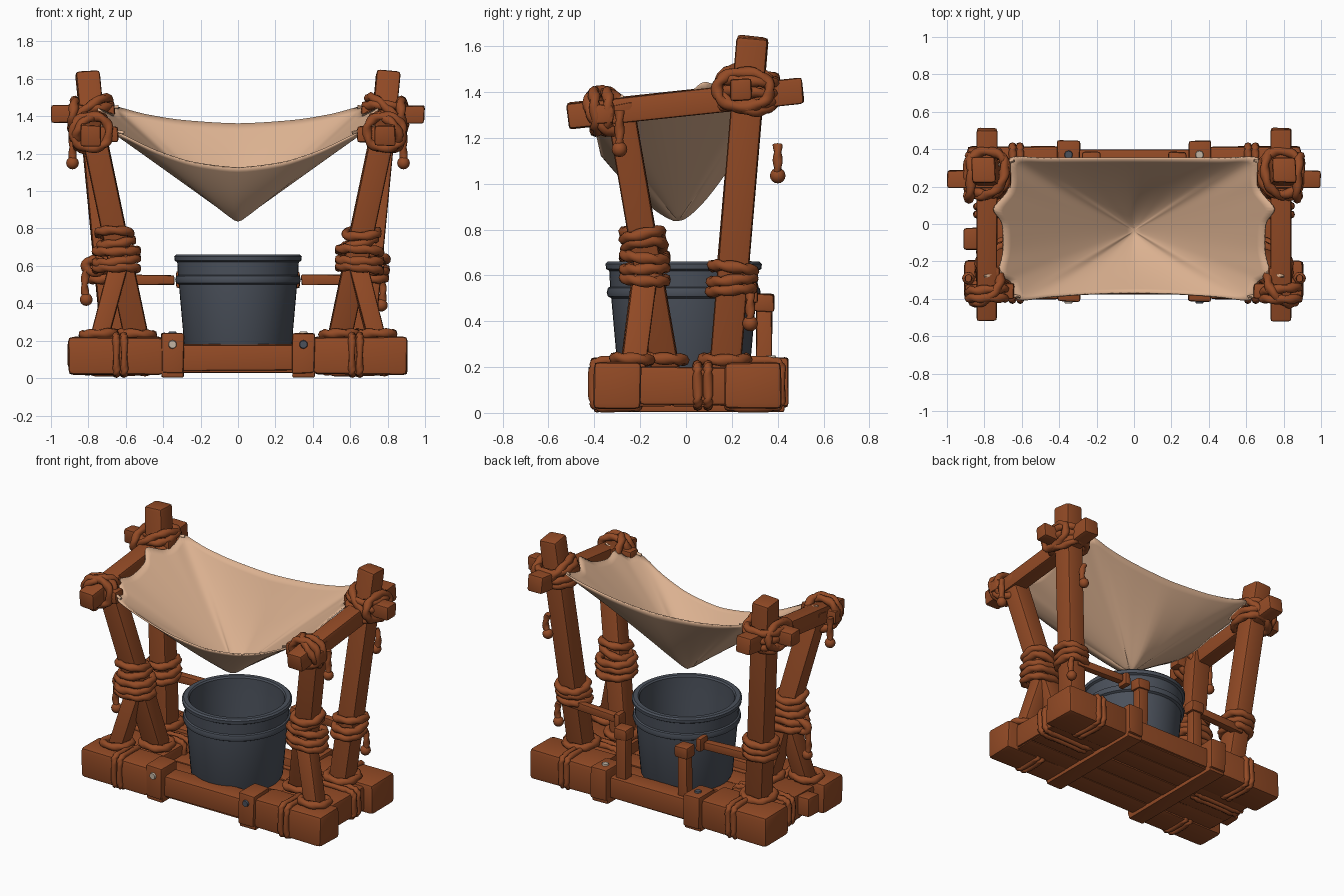
import bpy, bmesh, math, random
from mathutils import Vector as V, Matrix

if "Cube" in bpy.data.objects:
    bpy.data.objects.remove(bpy.data.objects["Cube"])

random.seed(4)

def material(name, rgb):
    m = bpy.data.materials.new(name)
    m.diffuse_color = (*rgb, 1)
    m.use_nodes = True
    m.node_tree.nodes["Principled BSDF"].inputs["Base Color"].default_value = m.diffuse_color
    return m

WOOD = material("brown wood", (0.295, 0.07, 0.019))
CLOTH = material("tan canvas", (0.71, 0.44, 0.28))
METAL = material("dark grey metal", (0.07, 0.082, 0.105))
PALE = material("pale bolt", (0.55, 0.46, 0.37))

def finish(bm, name, mat, angle=35):
    bmesh.ops.recalc_face_normals(bm, faces=bm.faces)
    me = bpy.data.meshes.new(name)
    bm.to_mesh(me)
    bm.free()
    me.materials.append(mat)
    me.shade_smooth()
    me.set_sharp_from_angle(angle=math.radians(angle))
    ob = bpy.data.objects.new(name, me)
    bpy.context.collection.objects.link(ob)
    return ob

def basis(d):
    d = V(d).normalized()
    ref = V((0, 1, 0)) if abs(d.x) > 0.8 else V((1, 0, 0))
    u = (ref - d * ref.dot(d)).normalized()
    return u, d.cross(u), d

# hewn timber between two points: slightly uneven, rounded edges
def beam(name, p0, p1, w, h, bev=0.016, rough=0.004):
    p0, p1 = V(p0), V(p1)
    u, v, d = basis(p1 - p0)
    L = (p1 - p0).length
    bm = bmesh.new()
    bmesh.ops.create_cube(bm, size=1)
    for vert in bm.verts:
        c = vert.co
        j = V([random.uniform(-rough, rough) for _ in range(3)])
        vert.co = (p0 + p1) / 2 + u * c.x * w + v * c.y * h + d * c.z * L + j
    bm.normal_update()
    bmesh.ops.bevel(bm, geom=bm.edges[:], offset=bev, segments=2, profile=0.6, affect='EDGES')
    return finish(bm, name, WOOD)

def box(name, x0, x1, y0, y1, z0, z1, bev=0.016, rough=0.004):
    y, z = (y0 + y1) / 2, (z0 + z1) / 2
    return beam(name, (x0, y, z), (x1, y, z), y1 - y0, z1 - z0, bev, rough)

# twisted two-strand rope along a path function f(t), t in 0..1
def rope(name, f, ref, closed=True, r=0.025, mat=WOOD, sides=8):
    pts = [V(f(i / 40)) for i in range(41)]
    L = sum((a - b).length for a, b in zip(pts, pts[1:]))
    lobes = max(2, round(L / 0.085))
    n = lobes * 6
    bm = bmesh.new()
    rings = []
    for i in range(n if closed else n + 1):
        t = i / n
        p = V(f(t))
        tan = (V(f(t + 0.005)) - V(f(t - 0.005))).normalized()
        a = (V(ref) - tan * V(ref).dot(tan)).normalized()
        b = tan.cross(a)
        ring = []
        for k in range(sides):
            q = 2 * math.pi * k / sides
            rr = r * (0.78 + 0.32 * abs(math.cos(q - math.pi * lobes * t)))
            ring.append(bm.verts.new(p + (a * math.cos(q) + b * math.sin(q)) * rr))
        rings.append(ring)
    for i in range(len(rings) - (0 if closed else 1)):
        A, B = rings[i], rings[(i + 1) % len(rings)]
        for k in range(sides):
            bm.faces.new((A[k], A[(k + 1) % sides], B[(k + 1) % sides], B[k]))
    if not closed:
        bm.faces.new(rings[0])
        bm.faces.new(rings[-1])
    return finish(bm, name, mat, 60)

# one rope turn around an axis; power < 1 makes it hug a square timber
def turn(name, c, axis, ra, rb, power=0.75, tilt=0.08, r=0.025):
    axis = V(axis) + V([random.uniform(-tilt, tilt) for _ in range(3)])
    u, v, d = basis(axis)
    c = V(c)
    def f(t):
        q = 2 * math.pi * t
        x, y = math.cos(q), math.sin(q)
        return (c + u * math.copysign(abs(x) ** power, x) * ra
                + v * math.copysign(abs(y) ** power, y) * rb)
    rope(name, f, d, True, r)

# hanging rope end with a knot
def tail(name, top, length, swing=0.02):
    top = V(top)
    rope(name, lambda t: top + V((swing * math.sin(3 * t), 0, -length * t)), (0, 1, 0), False, 0.02)
    bm = bmesh.new()
    bmesh.ops.create_uvsphere(bm, u_segments=12, v_segments=8, radius=0.034)
    bmesh.ops.translate(bm, verts=bm.verts, vec=top + V((swing * math.sin(3), 0, -length)))
    finish(bm, name + "_knot", WOOD)

def lathe(name, prof, mat, n=48, c=(0, 0)):
    bm = bmesh.new()
    rings = [[bm.verts.new((c[0] + r * math.cos(2 * math.pi * k / n), c[1] + r * math.sin(2 * math.pi * k / n), z))
              for k in range(n)] for r, z in prof]
    for A, B in zip(rings, rings[1:]):
        for k in range(n):
            bm.faces.new((A[k], A[(k + 1) % n], B[(k + 1) % n], B[k]))
    bm.faces.new(rings[0])
    bm.faces.new(rings[-1])
    return finish(bm, name, mat)

def bolt(name, p, axis, mat):
    bm = bmesh.new()
    m = Matrix.Translation(p) @ V(axis).to_track_quat('Z', 'Y').to_matrix().to_4x4()
    bmesh.ops.create_cone(bm, cap_ends=True, segments=10, radius1=0.026, radius2=0.02, depth=0.02, matrix=m)
    finish(bm, name, mat)

# base: floor planks, long rails
for i in range(5):
    y = -0.36 + i * 0.15
    box("floor_plank", -0.82, 0.82, y, y + 0.145, 0.03, 0.13, 0.008)
box("front_rail", -0.46, 0.46, -0.375, -0.25, 0.04, 0.18)
box("back_rail", -0.46, 0.46, 0.27, 0.395, 0.04, 0.18)
box("left_side_peg", -0.915, -0.80, -0.14, -0.02, 0.06, 0.19)

for s in (-1, 1):
    X = lambda x, y, z: (s * x, y, z)
    # base corner blocks and side blocks
    box("front_corner_block", s * 0.40, s * 0.905, -0.405, -0.195, 0.02, 0.22, 0.025)
    box("back_corner_block", s * 0.40, s * 0.895, 0.17, 0.415, 0.02, 0.22, 0.025)
    box("side_block", s * 0.44, s * 0.835, -0.20, 0.19, 0.035, 0.20, 0.02)
    # brackets wrapping the base
    x0, x1 = s * 0.35 - 0.06, s * 0.35 + 0.06
    box("bracket_strap", x0, x1, -0.40, 0.43, 0.004, 0.05, 0.01, 0.002)
    box("front_bracket", x0, x1, -0.415, -0.24, 0.025, 0.24)
    box("back_bracket", x0, x1, 0.27, 0.445, 0.025, 0.24)
    bolt("front_bolt", (s * 0.35, -0.416, 0.18), (0, -1, 0), PALE if s < 0 else METAL)
    bolt("back_bolt", (s * 0.35, 0.37, 0.24), (0, 0, 1), PALE if s > 0 else METAL)
    # short capped posts and stub rails behind the bucket
    beam("back_post", X(0.23, 0.34, 0.06), X(0.23, 0.34, 0.46), 0.075, 0.07, 0.01)
    beam("back_post_cap", X(0.23, 0.34, 0.44), X(0.23, 0.34, 0.52), 0.1, 0.09)
    beam("stub_rail", X(0.34, 0.27, 0.525), X(0.70, 0.25, 0.525), 0.05, 0.055, 0.01)
    beam("stub_rail_cap", X(0.29, 0.27, 0.525), X(0.33, 0.27, 0.525), 0.085, 0.09)
    # legs and struts
    b0, b1 = V(X(0.665, 0.165, 0.16)), V(X(0.805, 0.29, 1.64))
    f0, f1 = V(X(0.53, -0.085, 0.16)), V(X(0.785, -0.29, 1.36))
    beam("back_leg", b0, b1, 0.128, 0.138, 0.02)
    beam("front_leg", f0, f1, 0.13, 0.12, 0.02)
    beam("front_strut", X(0.755, -0.235, 0.16), X(0.62, -0.17, 0.68), 0.10, 0.11)
    # top side beam and cross pegs
    beam("top_side_beam", X(0.785, -0.515, 1.295), X(0.785, 0.51, 1.405), 0.11, 0.112)
    beam("back_peg", X(0.66, 0.24, 1.41), X(0.997, 0.24, 1.41), 0.095, 0.095)
    beam("front_peg", X(0.64, -0.36, 1.305), X(0.90, -0.36, 1.305), 0.08, 0.085)
    # lashings at the top joints
    for z in (1.35, 1.40, 1.45):
        p = b0.lerp(b1, (z - 0.16) / 1.48)
        turn("back_top_lashing", p, (0, 0, 1), 0.105, 0.115, 0.85, 0.1)
    turn("back_peg_lashing", X(0.88, 0.25, 1.41), (1, 0, 0), 0.115, 0.075, 0.9, 0.15)
    turn("back_cross_lashing", X(0.79, 0.27, 1.41), (s * 0.6, 0.3, 0.7), 0.125, 0.125, 0.9)
    for y in (-0.395, -0.35):
        turn("front_top_lashing", X(0.785, y, 1.315), (0, 1, 0), 0.095, 0.085, 0.85, 0.12)
    turn("front_cross_lashing", X(0.79, -0.34, 1.315), (s * 0.6, 0.5, 0.5), 0.10, 0.10, 0.9)
    tail("front_top_rope_end", X(0.885, -0.29, 1.32), 0.17, 0)
    # lashings on the legs
    for z in (0.585, 0.63, 0.68):
        turn("front_leg_lashing", X(0.65, -0.18, z), (0, 0, 1), 0.11, 0.09, 0.8, 0.12)
    for z in (0.725, 0.775):
        turn("front_leg_lashing", f0.lerp(f1, (z - 0.16) / 1.2), (0, 0, 1), 0.085, 0.08, 0.8, 0.25)
    for z in (0.535, 0.58, 0.63):
        turn("back_leg_lashing", b0.lerp(b1, (z - 0.16) / 1.48), (0, 0, 1), 0.085, 0.09, 0.8, 0.15)
    # lashings at the base
    turn("front_foot_lashing", X(0.545, -0.095, 0.235), (0, 0, 1), 0.09, 0.085, 0.8)
    turn("strut_foot_lashing", X(0.745, -0.235, 0.235), (0, 0, 1), 0.085, 0.075, 0.8)
    turn("back_foot_lashing", X(0.67, 0.17, 0.235), (0, 0, 1), 0.09, 0.095, 0.8)
    for x in (0.61, 0.65):
        turn("front_block_lashing", X(x, -0.30, 0.125), (1, 0, 0), 0.106, 0.102, 0.3, 0.02, 0.02)
        turn("back_block_lashing", X(x, 0.293, 0.125), (1, 0, 0), 0.123, 0.102, 0.3, 0.02, 0.02)
    for y in (0.05, 0.095):
        turn("side_block_lashing", X(0.64, y, 0.12), (0, 1, 0), 0.20, 0.09, 0.3, 0.02, 0.02)
    # cords holding the canvas
    for a, b in (((0.64, 0.34, 1.45), (0.78, 0.30, 1.44)), ((0.61, -0.39, 1.31), (0.78, -0.36, 1.36)),
                 ((0.71, -0.26, 1.35), (0.80, -0.28, 1.38))):
        a, b = V(X(*a)), V(X(*b))
        rope("canvas_cord", lambda t: a.lerp(b, t), (0, 0, 1), False, 0.009, CLOTH, 6)

# loose rope ends
tail("back_top_rope_end", (0.76, 0.40, 1.17), 0.135)
tail("back_leg_rope_end", (0.765, 0.28, 0.52), 0.13, 0.01)
tail("front_leg_rope_end", (-0.81, -0.15, 0.58), 0.16, -0.01)
turn("rope_end_loop", (-0.77, -0.15, 0.60), (0, 1, 0), 0.045, 0.035, 1)

# bucket: hollow, with rolled rim and a raised band
lathe("bucket", [(0.275, 0.13), (0.285, 0.15), (0.316, 0.50), (0.331, 0.508), (0.336, 0.525), (0.331, 0.545),
                 (0.321, 0.55), (0.325, 0.62), (0.339, 0.628), (0.341, 0.65), (0.331, 0.66), (0.303, 0.66),
                 (0.295, 0.65), (0.292, 0.54), (0.262, 0.20)], METAL, c=(0, -0.01))

# canvas: border curve (half, mirrored) drawn down to a low point
half = [V(p) for p in (
    (0, .352, 1.36), (.3, .352, 1.378), (.5, .352, 1.41), (.66, .352, 1.45), (.66, .25, 1.42), (.68, .17, 1.41),
    (.75, .08, 1.44), (.705, .0, 1.385), (.70, -.15, 1.35), (.725, -.27, 1.36), (.66, -.31, 1.31),
    (.62, -.405, 1.30), (.45, -.39, 1.22), (.25, -.375, 1.155), (0, -.368, 1.125))]
loop = half + [V((-p.x, p.y, p.z)) for p in half[-2:0:-1]]
N, border = len(loop), []
for i in range(N):
    p0, p1, p2, p3 = (loop[(i + k) % N] for k in (-1, 0, 1, 2))
    for k in range(5):
        t = k / 5
        border.append(p1 + (p2 - p0) * (0.4 * t * (1 - t) ** 2) + (p2 - p1) * (3 * t * t - 2 * t ** 3)
                      + (p3 - p1) * (0.4 * t * t * (t - 1)))
apex = V((0, -0.035, 0.838))
M, R = len(border), 18
levels = [border]
# scallops and folds fade toward the low point as the rows are smoothed
for j in range(R - 1):
    c = levels[-1]
    levels.append([(c[i - 1] + c[i] + c[(i + 1) % M]) / 3 for i in range(M)])
bm = bmesh.new()
rings = []
for j in range(1, R + 1):
    r = j / R
    ring = []
    for i, b in enumerate(levels[R - j]):
        p = apex + (b - apex) * r
        # front and back panels belly out between the taut corner ridges
        belly = 1 + 0.45 * max(0, 1 - abs(border[i].x) / 0.62)
        p.z = apex.z + (b.z - apex.z) * r ** belly
        ring.append(bm.verts.new(p))
    rings.append(ring)
tip = bm.verts.new(apex + V((0, 0, 0.004)))
for i in range(M):
    bm.faces.new((tip, rings[0][i], rings[0][(i + 1) % M]))
    for A, B in zip(rings, rings[1:]):
        bm.faces.new((A[i], B[i], B[(i + 1) % M], A[(i + 1) % M]))
canvas = finish(bm, "canvas", CLOTH, 50)
mod = canvas.modifiers.new("thickness", 'SOLIDIFY')
mod.thickness = 0.01
mod.offset = 0
